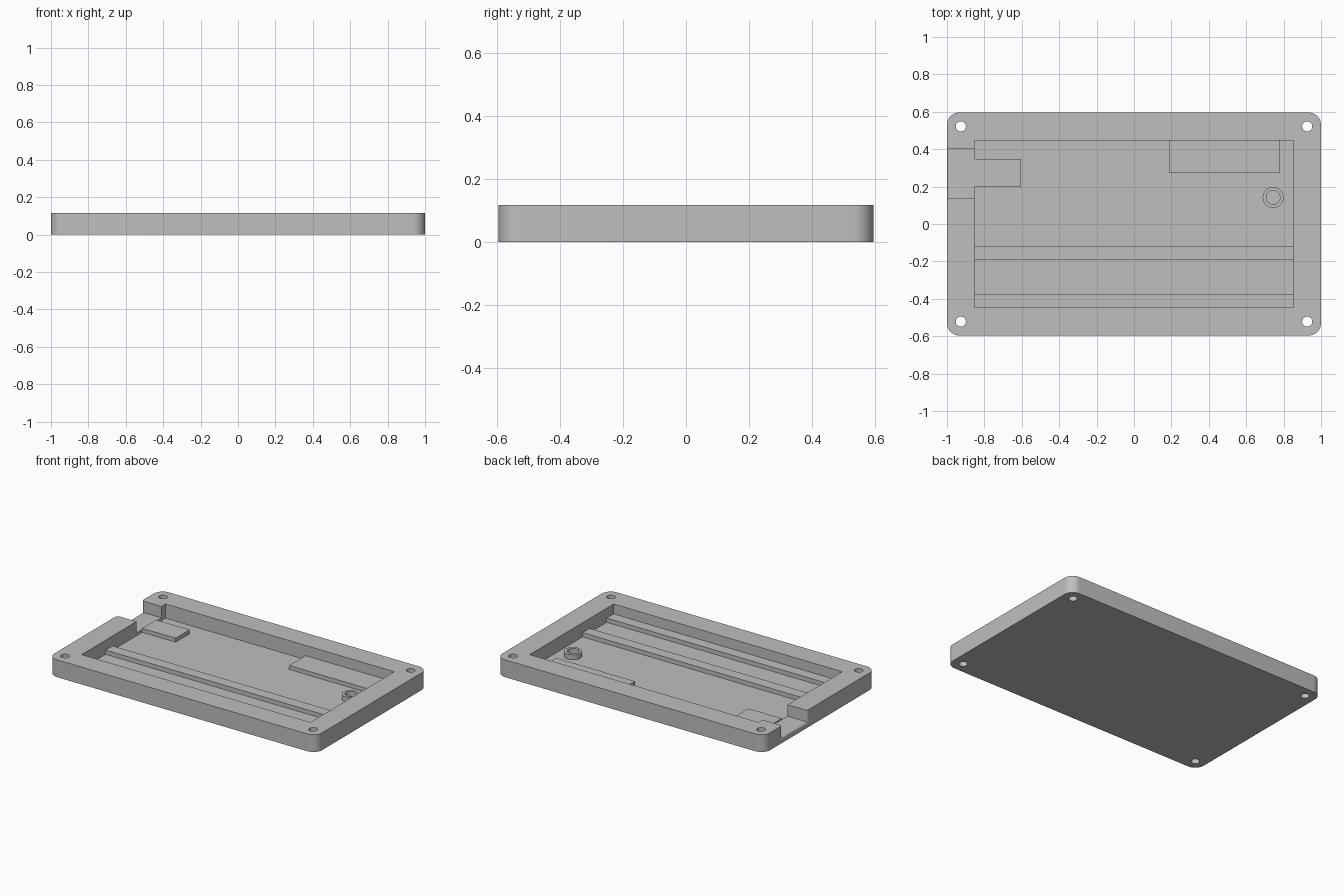
import bpy, bmesh, math

if "Cube" in bpy.data.objects:
    bpy.data.objects.remove(bpy.data.objects["Cube"])

HALF_X, HALF_Y, TOP = 1.0, 0.596, 0.117
FLOOR = 0.021            # pocket floor height
PX, PY = 0.854, 0.447    # pocket half size

grey = bpy.data.materials.new("plain_grey")
grey.diffuse_color = (0.52, 0.52, 0.52, 1)
grey.use_nodes = True
grey.node_tree.nodes["Principled BSDF"].inputs["Base Color"].default_value = grey.diffuse_color


def loft(name, rings, close=False):
    """Skin a list of equal-length rings; cap the ends or join them up."""
    bm = bmesh.new()
    loops = [[bm.verts.new(p) for p in ring] for ring in rings]
    n = len(loops[0])
    pairs = list(zip(loops, loops[1:]))
    if close:
        pairs.append((loops[-1], loops[0]))
    else:
        bm.faces.new(loops[0])
        bm.faces.new(loops[-1])
    for a, b in pairs:
        for i in range(n):
            j = (i + 1) % n
            bm.faces.new((a[i], a[j], b[j], b[i]))
    bmesh.ops.recalc_face_normals(bm, faces=bm.faces)
    mesh = bpy.data.meshes.new(name)
    bm.to_mesh(mesh)
    bm.free()
    mesh.materials.append(grey)
    ob = bpy.data.objects.new(name, mesh)
    bpy.context.collection.objects.link(ob)
    return ob


def block(name, x0, x1, y0, y1, z0, z1):
    return loft(name, [[(x0, y0, z), (x1, y0, z), (x1, y1, z), (x0, y1, z)]
                       for z in (z0, z1)])


def circle(x, y, r, z, n=32):
    return [(x + r * math.cos(2 * math.pi * i / n),
             y + r * math.sin(2 * math.pi * i / n), z) for i in range(n)]


def smooth(ob):
    bpy.ops.object.select_all(action='DESELECT')
    ob.select_set(True)
    bpy.context.view_layer.objects.active = ob
    bpy.ops.object.shade_smooth_by_angle(angle=math.radians(30))


# Tray: rounded rectangle slab
R, STEPS = 0.066, 10
outline = []
for k, (sx, sy) in enumerate([(1, 1), (-1, 1), (-1, -1), (1, -1)]):
    for i in range(STEPS + 1):
        a = math.pi / 2 * (k + i / STEPS)
        outline.append((sx * (HALF_X - R) + R * math.cos(a),
                        sy * (HALF_Y - R) + R * math.sin(a)))
tray = loft("tray", [[(x, y, z) for x, y in outline] for z in (0, TOP)])

# Cutters: pocket, corner screw holes, cable notch with a flared mouth
cutters = [block("pocket_cutter", -PX, PX, -PY, PY, FLOOR, 0.3)]
for sx in (-1, 1):
    for sy in (-1, 1):
        cutters.append(loft("hole_cutter", [circle(sx * 0.926, sy * 0.522, 0.027, z)
                                            for z in (-0.1, 0.3)]))
FLARE = 0.02
sections = [(-0.8, 0.0)]
for i in range(9):
    t = math.pi / 2 * i / 8
    sections.append((-HALF_X + FLARE * (1 - math.sin(t)), FLARE * (1 - math.cos(t))))
sections.append((-1.1, FLARE))
cutters.append(loft("notch_cutter", [
    [(x, 0.137 - d, 0.040 - d), (x, 0.403 + d, 0.040 - d),
     (x, 0.403 + d, 0.3), (x, 0.137 - d, 0.3)] for x, d in sections]))

for c in cutters:
    c.hide_render = True
    m = tray.modifiers.new("cut", 'BOOLEAN')
    m.operation, m.solver, m.object = 'DIFFERENCE', 'EXACT', c
bpy.context.view_layer.update()
graph = bpy.context.evaluated_depsgraph_get()
cut_mesh = bpy.data.meshes.new_from_object(tray.evaluated_get(graph))
tray.modifiers.clear()
tray.data = cut_mesh
for c in cutters:
    bpy.data.objects.remove(c)
smooth(tray)

# Long rails and raised pads on the pocket floor
block("middle_rail", -PX, PX, -0.192, -0.117, FLOOR, 0.050)
block("front_rail", -PX, PX, -PY, -0.374, FLOOR, 0.050)
block("left_pad", -PX, -0.604, 0.198, 0.347, FLOOR, 0.048)
block("back_pad", 0.19, 0.777, 0.273, PY, FLOOR, 0.048)

# Hollow screw boss
boss = loft("screw_boss", [circle(0.744, 0.142, r, z) for r, z in
            [(0.056, FLOOR), (0.056, 0.054), (0.037, 0.054), (0.037, FLOOR)]], close=True)
smooth(boss)
